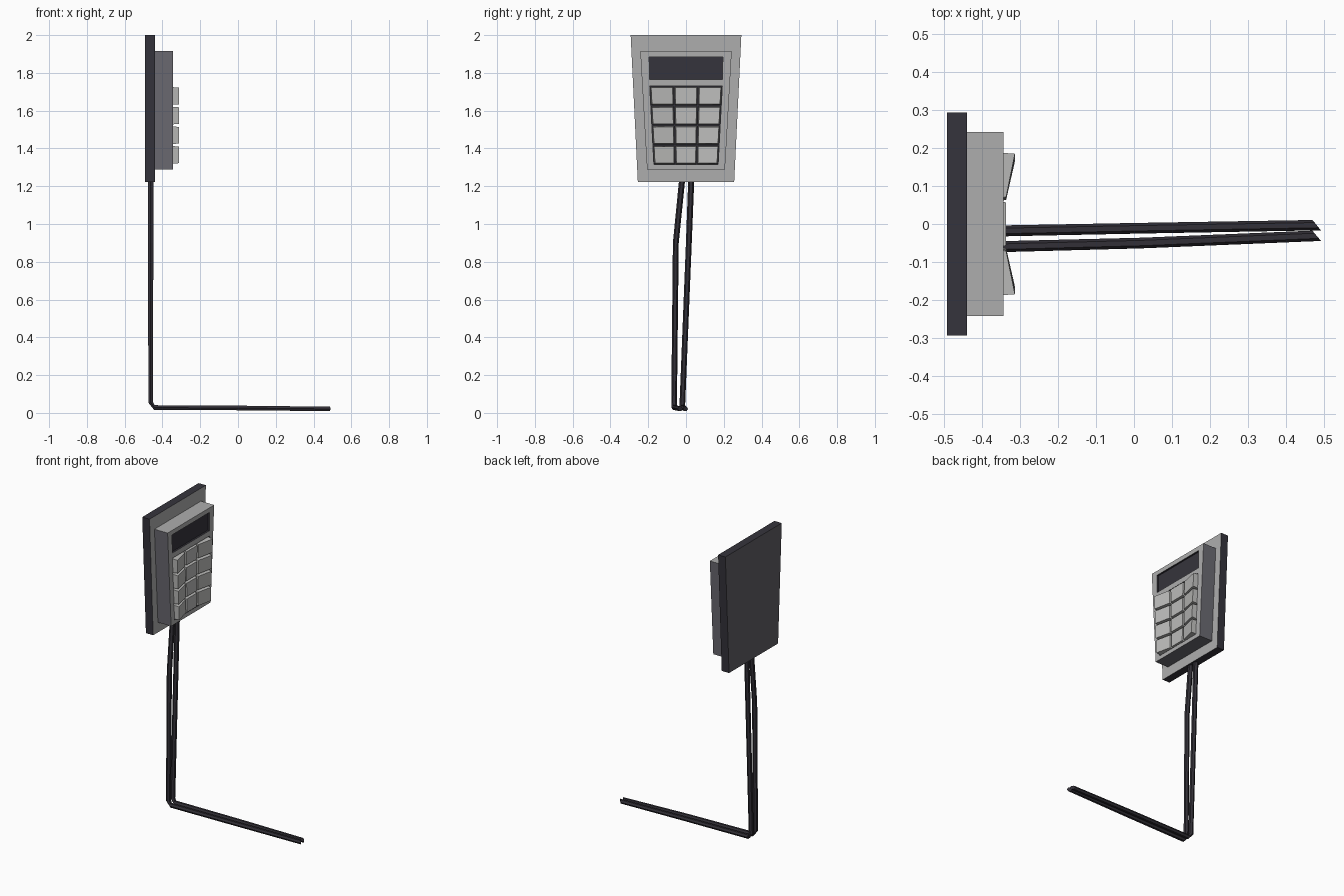
import bpy, bmesh, math
from mathutils import Vector

if "Cube" in bpy.data.objects:
    bpy.data.objects.remove(bpy.data.objects["Cube"])


def mat(name, r, g, b):
    m = bpy.data.materials.new(name)
    m.diffuse_color = (r, g, b, 1)
    m.use_nodes = True
    m.node_tree.nodes["Principled BSDF"].inputs["Base Color"].default_value = m.diffuse_color
    return m


LIGHT = mat("light_grey", 0.42, 0.42, 0.42)
KEY = mat("key_grey", 0.50, 0.50, 0.49)
MID = mat("mid_grey", 0.15, 0.147, 0.17)
BACK = mat("back_grey", 0.12, 0.115, 0.13)
DARK = mat("dark_grey", 0.036, 0.034, 0.045)
CABLE = mat("cable_dark", 0.032, 0.029, 0.038)


def finish(bm, name, mats):
    bmesh.ops.recalc_face_normals(bm, faces=bm.faces[:])
    me = bpy.data.meshes.new(name)
    bm.to_mesh(me)
    bm.free()
    for m in mats:
        me.materials.append(m)
    ob = bpy.data.objects.new(name, me)
    bpy.context.collection.objects.link(ob)
    return ob


def hexa(bm, back, front):
    """Six-sided block between two matching quads."""
    a = [bm.verts.new(p) for p in back]
    b = [bm.verts.new(p) for p in front]
    bm.faces.new(a)
    bm.faces.new(b)
    for i in range(4):
        j = (i + 1) % 4
        bm.faces.new((a[i], a[j], b[j], b[i]))
    bmesh.ops.recalc_face_normals(bm, faces=bm.faces[:])


def trapezoid(x, z0, h0, z1, h1):
    return [(x, -h0, z0), (x, h0, z0), (x, h1, z1), (x, -h1, z1)]


# Wall plate: light front, mid-grey back, dark rim
bm = bmesh.new()
hexa(bm, trapezoid(-0.492, 1.222, 0.255, 2.0, 0.293),
     trapezoid(-0.439, 1.222, 0.255, 2.0, 0.293))
bm.normal_update()
for f in bm.faces:
    f.material_index = 0 if f.normal.x > 0.9 else 2 if f.normal.x < -0.9 else 1
finish(bm, "wall_plate", [LIGHT, DARK, BACK])

# Keypad housing with recessed screen and key well
FRONT = -0.343
bm = bmesh.new()
hexa(bm, trapezoid(-0.445, 1.288, 0.206, 1.915, 0.242),
     trapezoid(FRONT, 1.288, 0.206, 1.915, 0.242))
bmesh.ops.bisect_plane(bm, geom=bm.verts[:] + bm.edges[:] + bm.faces[:],
                       plane_co=(0, 0, 1.745), plane_no=(0, 0, 1))
bm.normal_update()
for f in bm.faces:
    f.material_index = 0 if f.normal.x > 0.9 or f.normal.z > 0.9 else 1
for f in [f for f in bm.faces if f.normal.x > 0.9]:
    mid = f.calc_center_median().z
    # opening: low z, low half width, high z, high half width, depth
    z0, h0, z1, h1, d = ((1.765, 0.193, 1.885, 0.195, 0.012) if mid > 1.745
                         else (1.315, 0.17, 1.73, 0.192, 0.022))
    bmesh.ops.inset_individual(bm, faces=[f], thickness=0.012)
    for v in f.verts:
        up = v.co.z > mid
        v.co.y = math.copysign(h1 if up else h0, v.co.y)
        v.co.z = z1 if up else z0
    floor = bmesh.ops.extrude_discrete_faces(bm, faces=[f])["faces"][0]
    for v in floor.verts:
        v.co.x -= d
    floor.material_index = 2
    for e in floor.edges:
        for side in e.link_faces:
            side.material_index = 2
finish(bm, "keypad_housing", [LIGHT, MID, DARK])

# Keys: flat middle column, outer columns rise outwards
bm = bmesh.new()
PITCH_Z = 0.104
for row in range(4):
    zc = 1.73 - PITCH_Z * (row + 0.5)
    for col in (-1, 0, 1):
        def corner(sy, sz, front):
            z = zc + sz * (0.044 if front else 0.048)
            half = 0.17 + (z - 1.315) / 0.415 * 0.022
            pitch = half * 2 / 3
            y = col * pitch + sy * pitch * (0.445 if front else 0.475)
            x = -0.366
            if front:
                x = -0.313 if sy * col > 0 else -0.336
            return (x, y, z)
        loop = [(-1, -1), (1, -1), (1, 1), (-1, 1)]
        hexa(bm, [corner(a, b, False) for a, b in loop],
             [corner(a, b, True) for a, b in loop])
finish(bm, "keys", [KEY])


def cable(name, path, r0, r1):
    """Six-sided cable swept along a path, thinning towards the end."""
    pts = [Vector(p) for p in path]
    bm = bmesh.new()
    rings = []
    for i, p in enumerate(pts):
        t = (pts[min(i + 1, len(pts) - 1)] - pts[max(i - 1, 0)]).normalized()
        side = Vector((0, 1, 0))
        side = (side - t * side.dot(t)).normalized()
        other = t.cross(side)
        r = r0 + (r1 - r0) * i / (len(pts) - 1)
        ring = []
        for k in range(6):
            a = math.tau * k / 6
            co = p + side * math.cos(a) * r + other * math.sin(a) * r
            if i == len(pts) - 1:      # slanted cut end
                co.x -= side.dot(co - p) * 0.8
            ring.append(bm.verts.new(co))
        rings.append(ring)
    for a, b in zip(rings, rings[1:]):
        for k in range(6):
            j = (k + 1) % 6
            bm.faces.new((a[k], a[j], b[j], b[k]))
    bm.faces.new(rings[0])
    bm.faces.new(rings[-1])
    finish(bm, name, [CABLE])


# Two cables hanging from the plate and running along the floor
cable("cable_left", [(-0.462, -0.02, 1.24), (-0.462, -0.054, 0.9),
                     (-0.462, -0.063, 0.055), (-0.443, -0.062, 0.028),
                     (0.02, -0.05, 0.026), (0.48, -0.031, 0.021)], 0.016, 0.0135)
cable("cable_right", [(-0.462, 0.028, 1.24), (-0.462, 0.015, 0.9),
                      (-0.462, -0.019, 0.055), (-0.443, -0.02, 0.028),
                      (0.02, -0.011, 0.026), (0.48, -0.003, 0.021)], 0.016, 0.0135)
